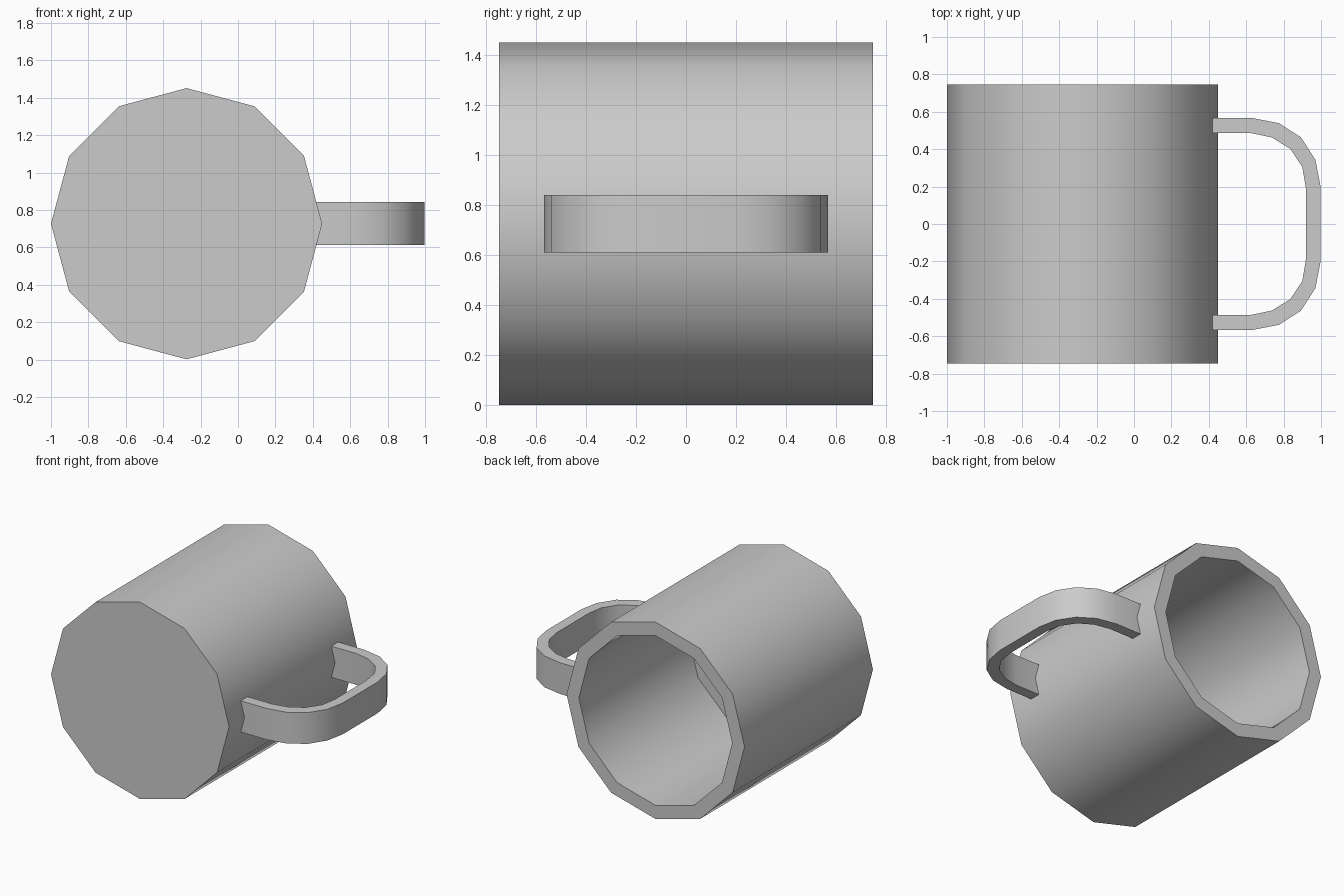
import bpy, bmesh
from math import cos, sin, pi, radians

if "Cube" in bpy.data.objects:
    bpy.data.objects.remove(bpy.data.objects["Cube"])

SIDES = 12
CX, CZ = -0.275, 0.727   # mug axis, lying along y


def finish(name, bm):
    bmesh.ops.recalc_face_normals(bm, faces=bm.faces)
    mesh = bpy.data.meshes.new(name)
    bm.to_mesh(mesh)
    bm.free()
    obj = bpy.data.objects.new(name, mesh)
    bpy.context.collection.objects.link(obj)
    bpy.ops.object.select_all(action='DESELECT')
    bpy.context.view_layer.objects.active = obj
    obj.select_set(True)
    bpy.ops.object.shade_smooth_by_angle(angle=radians(35))
    return obj


def bridge(bm, rings, closed):
    n = len(rings[0])
    for a, b in zip(rings, rings[1:] + rings[:1] if closed else rings[1:]):
        for i in range(n):
            j = (i + 1) % n
            bm.faces.new((a[i], a[j], b[j], b[i]))
    if not closed:
        bm.faces.new(rings[0])
        bm.faces.new(rings[-1])


# Mug body: (radius, y) from the outer base over the rim to the inner floor
bm = bmesh.new()
profile = [(0.725, -0.747), (0.725, 0.747), (0.625, 0.747), (0.625, -0.52)]
rings = [[bm.verts.new((CX + r * cos(2 * pi * i / SIDES), y,
                        CZ + r * sin(2 * pi * i / SIDES)))
          for i in range(SIDES)] for r, y in profile]
bridge(bm, rings, closed=False)
finish("mug_body", bm)

# Handle: outer and inner (x, y) outline of one half, mirrored across y
outer = [(0.415, 0.567), (0.63, 0.567), (0.775, 0.539),
         (0.893, 0.463), (0.97, 0.343), (0.997, 0.203)]
inner = [(0.415, 0.487), (0.62, 0.487), (0.737, 0.463),
         (0.835, 0.402), (0.9, 0.305), (0.92, 0.185)]
half = list(zip(outer, inner))
path = half + [((ox, -oy), (ix, -iy)) for (ox, oy), (ix, iy) in reversed(half)]
bm = bmesh.new()
Z0, Z1 = 0.612, 0.842
rings = [[bm.verts.new((*p, z)) for p, z in ((o, Z0), (o, Z1), (i, Z1), (i, Z0))]
         for o, i in path]
bridge(bm, rings, closed=False)
finish("mug_handle", bm)
